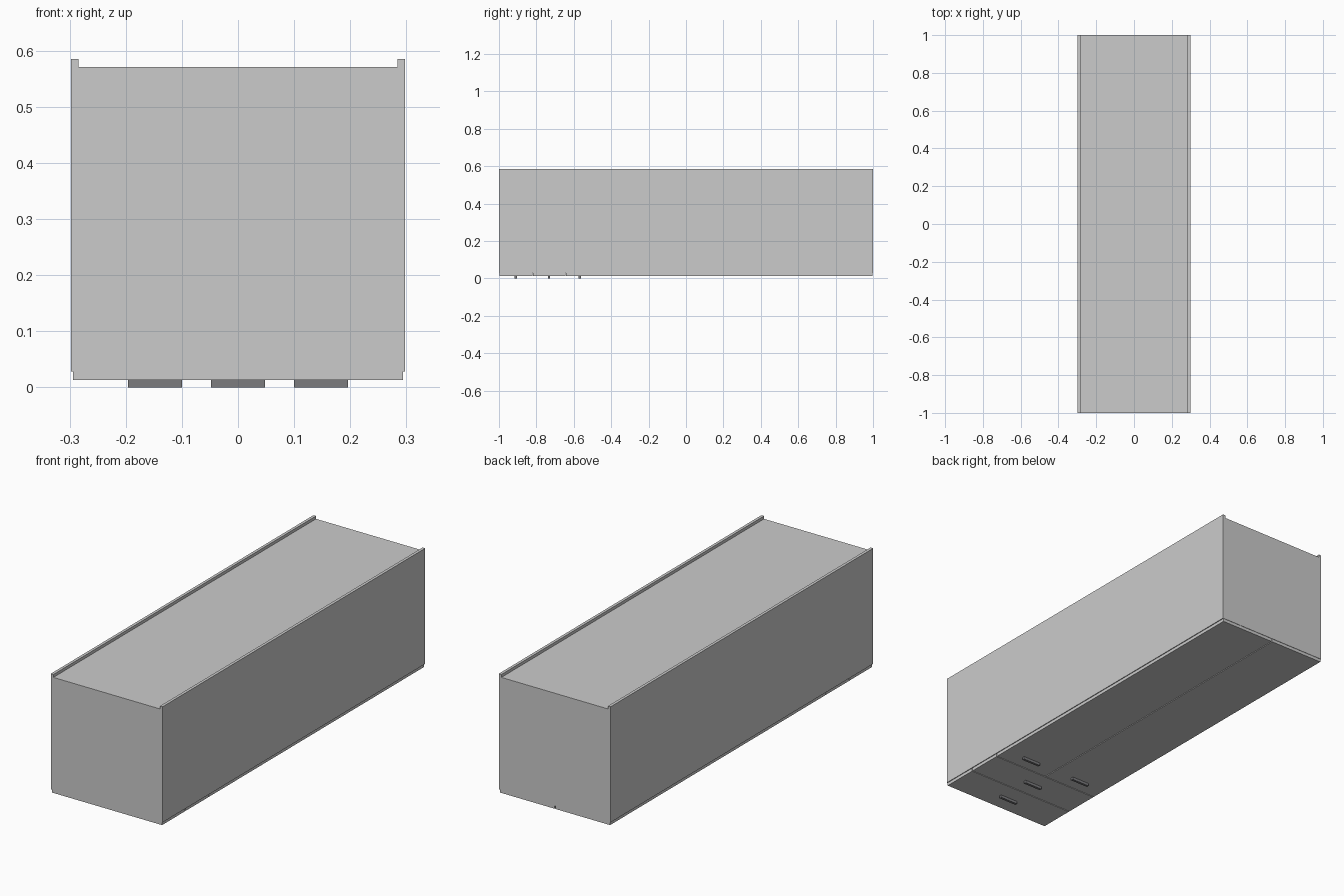
import bpy, bmesh

if "Cube" in bpy.data.objects:
    bpy.data.objects.remove(bpy.data.objects["Cube"])

def prism(name, profile, y0, y1):
    """Extrude an x-z outline along y."""
    bm = bmesh.new()
    face = bm.faces.new([bm.verts.new((x, y0, z)) for x, z in profile])
    res = bmesh.ops.extrude_face_region(bm, geom=[face])
    verts = [g for g in res["geom"] if isinstance(g, bmesh.types.BMVert)]
    bmesh.ops.translate(bm, verts=verts, vec=(0, y1 - y0, 0))
    bmesh.ops.recalc_face_normals(bm, faces=bm.faces)
    me = bpy.data.meshes.new(name)
    bm.to_mesh(me)
    bm.free()
    ob = bpy.data.objects.new(name, me)
    bpy.context.collection.objects.link(ob)
    return ob

def box(name, x0, x1, y0, y1, z0, z1):
    return prism(name, [(x0, z0), (x1, z0), (x1, z1), (x0, z1)], y0, y1)

dark = bpy.data.materials.new("handle_dark")
dark.diffuse_color = (0.2, 0.2, 0.21, 1)
dark.use_nodes = True
dark.node_tree.nodes["Principled BSDF"].inputs["Base Color"].default_value = dark.diffuse_color

# Cabinet carcass lying on its front, with side panels standing past the back
half = [(0.298, 0.028), (0.298, 0.585), (0.284, 0.585), (0.284, 0.571)]
prism("carcass", half + [(-x, z) for x, z in reversed(half)], -1, 1)

# Two drawer fronts and two doors, separated by narrow gaps
W, G, Z0, Z1 = 0.294, 0.002, 0.013, 0.028
seams = [-1.0, -0.82, -0.643, 1.0]
for i in range(2):
    box(f"drawer_front_{i + 1}", -W, W, seams[i] + G, seams[i + 1] - G, Z0, Z1)
for side, x0, x1 in (("left", -W, -G), ("right", G, W)):
    box(f"door_{side}", x0, x1, seams[2] + G, seams[3] - G, Z0, Z1)

# Bar handles
for name, x, y in (("drawer_handle_1", 0, -0.91), ("drawer_handle_2", 0, -0.732),
                   ("door_handle_left", -0.148, -0.568), ("door_handle_right", 0.148, -0.568)):
    handle = box(name, x - 0.048, x + 0.048, y - 0.006, y + 0.006, 0, Z0)
    handle.data.materials.append(dark)
